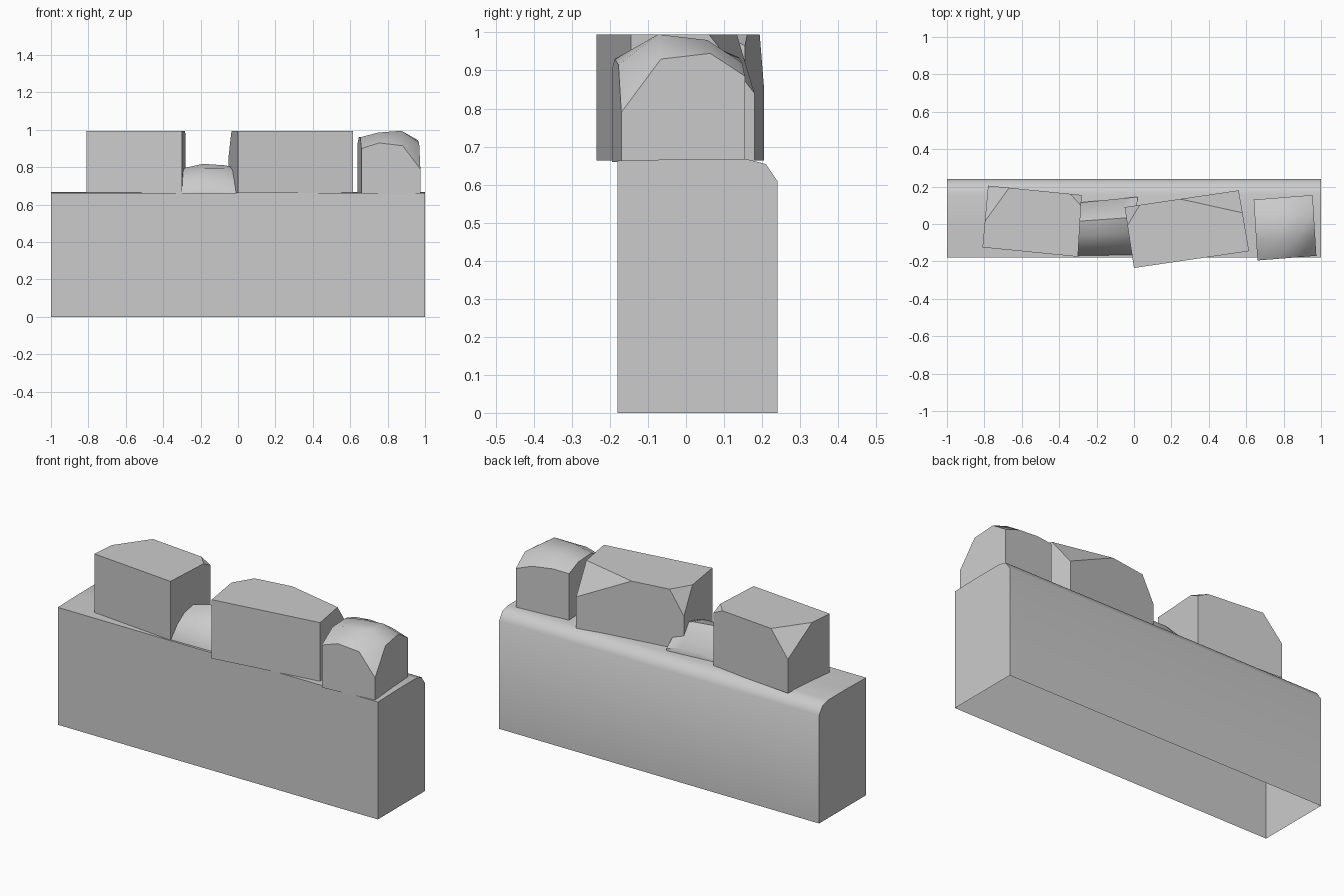
import bpy
import bmesh
from mathutils import Vector

cube = bpy.data.objects.get("Cube")
if cube:
    bpy.data.objects.remove(cube, do_unlink=True)

stone_grey = bpy.data.materials.new("stone grey")
stone_grey.use_nodes = True
GREY = (0.6, 0.6, 0.6, 1)
stone_grey.diffuse_color = GREY
stone_grey.node_tree.nodes["Principled BSDF"].inputs["Base Color"].default_value = GREY

BED = 0.663   # height on which the stones lie
TOP = 0.995   # height of the tall stones


def finish(name, bm, angle):
    """Turn a bmesh into an open-bottomed, partly smooth object."""
    bmesh.ops.recalc_face_normals(bm, faces=bm.faces)
    bm.normal_update()
    under = [f for f in bm.faces if f.normal.z < -0.9]
    bmesh.ops.delete(bm, geom=under, context='FACES')
    mesh = bpy.data.meshes.new(name)
    bm.to_mesh(mesh)
    bm.free()
    mesh.materials.append(stone_grey)
    obj = bpy.data.objects.new(name, mesh)
    bpy.context.collection.objects.link(obj)
    bpy.ops.object.select_all(action='DESELECT')
    obj.select_set(True)
    bpy.context.view_layer.objects.active = obj
    bpy.ops.object.shade_smooth_by_angle(angle=angle)


def extrude(bm, points, offset):
    """Solid made by sweeping a closed outline along an offset."""
    face = bm.faces.new([bm.verts.new(p) for p in points])
    geom = bmesh.ops.extrude_face_region(bm, geom=[face], use_keep_orig=True)["geom"]
    verts = [g for g in geom if isinstance(g, bmesh.types.BMVert)]
    bmesh.ops.translate(bm, verts=verts, vec=offset)


def chipped_block(name, corners, chips):
    """Upright block with each chip cut off along a plane of three points."""
    bm = bmesh.new()
    extrude(bm, [(x, y, BED) for x, y in corners], (0, 0, TOP - BED))
    for chip in chips:
        a, b, c = map(Vector, chip)
        normal = (b - a).cross(c - a).normalized()
        if normal.z < 0:
            normal.negate()
        cut = bmesh.ops.bisect_plane(
            bm, geom=bm.verts[:] + bm.edges[:] + bm.faces[:], dist=0.0001,
            plane_co=a, plane_no=normal, clear_outer=True)["geom_cut"]
        edges = [g for g in cut if isinstance(g, bmesh.types.BMEdge)]
        bmesh.ops.contextual_create(bm, geom=edges)
    finish(name, bm, 0.35)


def domed_stone(name, corners, us, vs, heights):
    """Stone whose top is a small height grid over a four-cornered footprint."""
    fl, fr, br, bl = [Vector(c) for c in corners]
    bm = bmesh.new()
    rows = []
    for v, row in zip(vs, heights):
        left, right = fl.lerp(bl, v), fr.lerp(br, v)
        rows.append([bm.verts.new((*left.lerp(right, u), z)) for u, z in zip(us, row)])
    for low, high in zip(rows, rows[1:]):
        for i in range(len(us) - 1):
            bm.faces.new((low[i], low[i + 1], high[i + 1], high[i]))
    # walls drop from the rim to the bed
    rim = [e for e in bm.edges if e.is_boundary]
    geom = bmesh.ops.extrude_edge_only(bm, edges=rim)["geom"]
    for g in geom:
        if isinstance(g, bmesh.types.BMVert):
            g.co.z = BED - 0.003
    finish(name, bm, 0.75)


# wall with a rounded top back edge
profile = [(-0.18, 0), (-0.18, 0.663), (0, 0.667), (0.16, 0.667),
           (0.21, 0.654), (0.24, 0.61), (0.24, 0)]
bm = bmesh.new()
extrude(bm, [(-1, y, z) for y, z in profile], (2, 0, 0))
finish("wall", bm, 0.9)

# two tall stones with broken back corners
chipped_block(
    "left_end_stone",
    [(-0.81, -0.125), (-0.30, -0.175), (-0.28, 0.155), (-0.78, 0.205)],
    [[(-0.80, 0.01, TOP), (-0.67, 0.19, TOP), (-0.78, 0.205, 0.855)],
     [(-0.285, 0.10, TOP), (-0.34, 0.16, TOP), (-0.28, 0.155, 0.965)]])
chipped_block(
    "middle_stone",
    [(0, -0.235), (0.615, -0.145), (0.56, 0.18), (-0.05, 0.09)],
    [[(0.24, 0.135, TOP), (0.58, 0.06, TOP), (0.56, 0.18, 0.84)],
     [(-0.03, 0, TOP), (0.03, 0.1, TOP), (-0.05, 0.09, 0.86)]])

# low stone in the gap
domed_stone(
    "low_stone",
    [(-0.305, -0.17), (-0.01, -0.165), (0.02, 0.145), (-0.285, 0.115)],
    [0, 0.35, 0.75, 1], [0, 0.18, 0.38, 0.65, 1],
    [[0.665, 0.668, 0.668, 0.665],
     [0.73, 0.745, 0.74, 0.72],
     [0.775, 0.795, 0.795, 0.77],
     [0.795, 0.818, 0.81, 0.79],
     [0.68, 0.70, 0.70, 0.68]])

# rounded stone at the other end
domed_stone(
    "right_end_stone",
    [(0.66, -0.195), (0.975, -0.17), (0.955, 0.155), (0.64, 0.13)],
    [0, 0.3, 0.7, 1], [0, 0.32, 0.72, 1],
    [[0.90, 0.93, 0.915, 0.79],
     [0.96, 0.985, 0.995, 0.93],
     [0.96, 0.975, 0.98, 0.945],
     [0.93, 0.935, 0.92, 0.885]])
